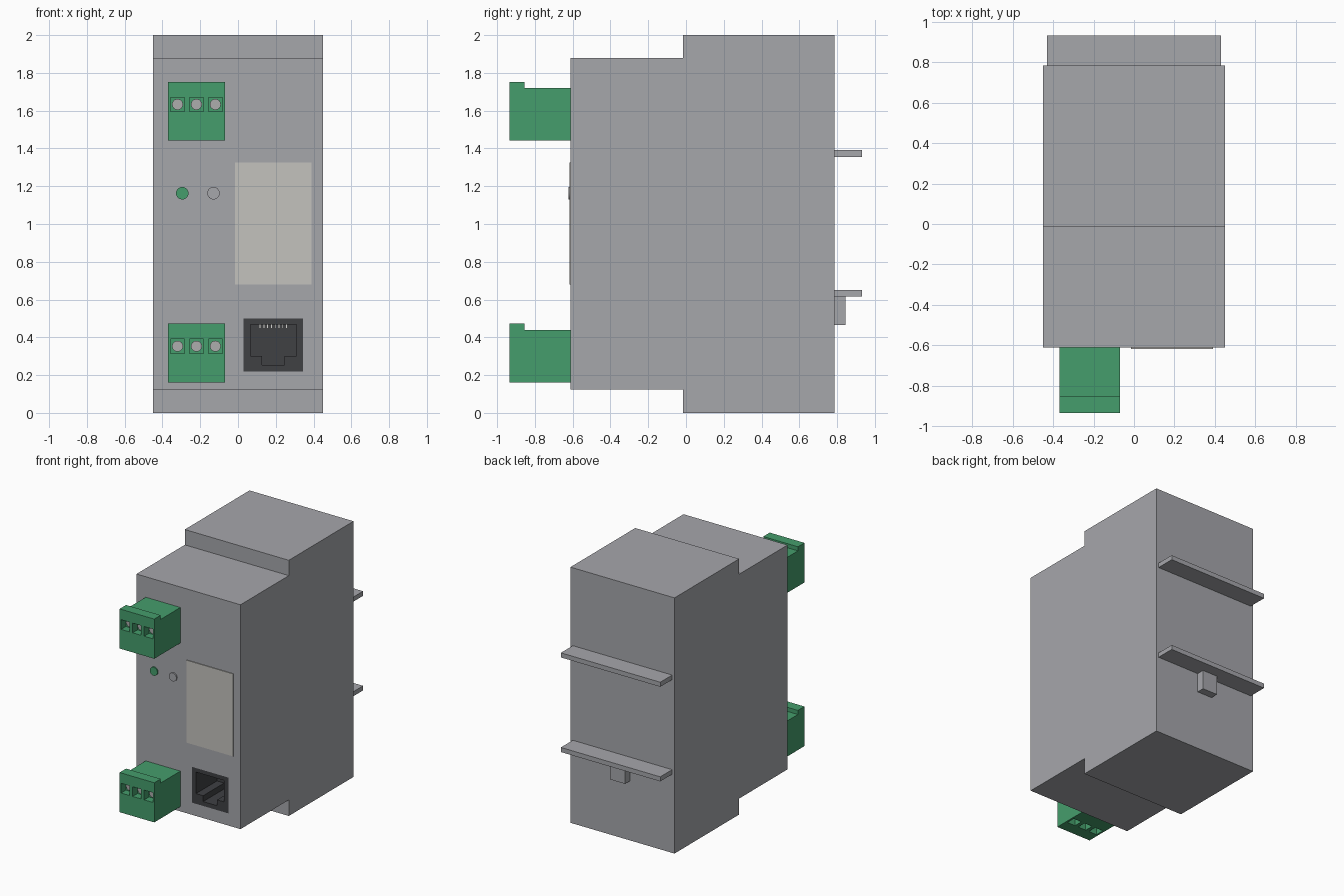
import bpy
import bmesh
import math
from mathutils import Matrix

old = bpy.data.objects.get("Cube")
if old:
    bpy.data.objects.remove(old, do_unlink=True)


def material(name, r, g, b):
    m = bpy.data.materials.new(name)
    m.use_nodes = True
    m.diffuse_color = (r, g, b, 1)
    m.node_tree.nodes["Principled BSDF"].inputs["Base Color"].default_value = (r, g, b, 1)
    return m


GREY = material("housing grey", 0.38, 0.385, 0.41)
GREEN = material("connector green", 0.06, 0.34, 0.15)
DARK = material("socket charcoal", 0.05, 0.052, 0.057)
LABEL = material("label off white", 0.55, 0.54, 0.51)
METAL = material("screw metal", 0.42, 0.42, 0.42)
PIN = material("contact pale", 0.7, 0.7, 0.68)


def add(name, bm, mat):
    bmesh.ops.recalc_face_normals(bm, faces=bm.faces)
    me = bpy.data.meshes.new(name)
    bm.to_mesh(me)
    bm.free()
    if mat:
        me.materials.append(mat)
    ob = bpy.data.objects.new(name, me)
    bpy.context.collection.objects.link(ob)
    return ob


def prism(name, points, place, direction, mat):
    """Extrude a flat outline; place maps each 2D point into space."""
    bm = bmesh.new()
    face = bm.faces.new([bm.verts.new(place(*p)) for p in points])
    out = bmesh.ops.extrude_face_region(bm, geom=[face])
    verts = [v for v in out["geom"] if isinstance(v, bmesh.types.BMVert)]
    bmesh.ops.translate(bm, verts=verts, vec=direction)
    return add(name, bm, mat)


def box(name, x, y, z, mat=None):
    outline = [(x[0], z[0]), (x[1], z[0]), (x[1], z[1]), (x[0], z[1])]
    return prism(name, outline, lambda a, b: (a, y[0], b), (0, y[1] - y[0], 0), mat)


def disc(name, x, z, y, radius, mat, sides=24):
    bm = bmesh.new()
    mid = Matrix.Translation((x, (y[0] + y[1]) / 2, z))
    bmesh.ops.create_cone(bm, cap_ends=True, segments=sides, radius1=radius, radius2=radius,
                          depth=y[1] - y[0], matrix=mid @ Matrix.Rotation(math.pi / 2, 4, "X"))
    ob = add(name, bm, mat)
    bpy.context.view_layer.objects.active = ob
    ob.select_set(True)
    bpy.ops.object.shade_smooth_by_angle(angle=math.radians(35))
    ob.select_set(False)
    return ob


def cut(target, cutter):
    """Subtract the cutter from the target and discard it."""
    cutter.hide_render = True
    mod = target.modifiers.new("cut", "BOOLEAN")
    mod.operation = "DIFFERENCE"
    mod.solver = "EXACT"
    mod.object = cutter
    bpy.context.view_layer.objects.active = target
    bpy.ops.object.modifier_apply(modifier=mod.name)
    bpy.data.objects.remove(cutter, do_unlink=True)


FRONT, BACK, STEP = -0.612, 0.785, -0.015

# Stepped housing with a pocket for the network socket
side = [(FRONT, 0.125), (STEP, 0.125), (STEP, 0), (BACK, 0),
        (BACK, 2), (STEP, 2), (STEP, 1.88), (FRONT, 1.88)]
housing = prism("housing", side, lambda y, z: (-0.45, y, z), (0.9, 0, 0), GREY)
cut(housing, box("pocket", (0.03, 0.345), (FRONT - 0.1, -0.3), (0.22, 0.5)))

# Network socket with a stepped opening and contacts
socket = box("network_socket", (0.03, 0.345), (FRONT, -0.3), (0.22, 0.5), DARK)
half = [(0.06, 0.254), (0.06, 0.3), (0.122, 0.3), (0.122, 0.468)]
opening = [(0.187 + x, z) for x, z in half] + [(0.187 - x, z) for x, z in reversed(half)]
cut(socket, prism("opening", opening, lambda x, z: (x, FRONT - 0.1, z), (0, 0.36, 0), None))
for i in range(8):
    x = 0.117 + i * 0.02
    box(f"contact_{i + 1}", (x - 0.005, x + 0.005), (-0.56, -0.37), (0.448, 0.469), PIN)

# Mounting rail hooks and release tab on the back
for name, z in (("upper_hook", 1.355), ("lower_hook", 0.615)):
    box(name, (-0.43, 0.43), (BACK, 0.932), (z, z + 0.036), GREY)
box("release_tab", (-0.065, 0.065), (BACK, 0.845), (0.465, 0.615), GREY)

# Terminal connectors: lipped block, screw wells in front, wire entries below
for name, z in (("lower", 0.162), ("upper", 1.442)):
    shape = [(-0.935, z), (FRONT, z), (FRONT, z + 0.278),
             (-0.855, z + 0.278), (-0.855, z + 0.31), (-0.935, z + 0.31)]
    block = prism(name + "_connector", shape, lambda y, h: (-0.37, y, h), (0.3, 0, 0), GREEN)
    for i in range(3):
        x, mid = -0.32 + i * 0.1, z + 0.191
        cut(block, box("well", (x - 0.037, x + 0.037), (-1, -0.875), (mid - 0.038, mid + 0.038)))
        cut(block, box("entry", (x - 0.035, x + 0.035), (-0.84, -0.77), (z - 0.1, z + 0.1)))
        disc(f"{name}_screw_{i + 1}", x, mid, (-0.885, -0.87), 0.029, METAL)

# Front label, indicator light and button
box("label_plate", (-0.015, 0.39), (FRONT - 0.006, FRONT), (0.68, 1.325), LABEL)
disc("indicator_light", -0.295, 1.163, (FRONT - 0.01, FRONT + 0.01), 0.033, GREEN)
disc("front_button", -0.13, 1.163, (FRONT - 0.01, FRONT + 0.01), 0.033, GREY)
